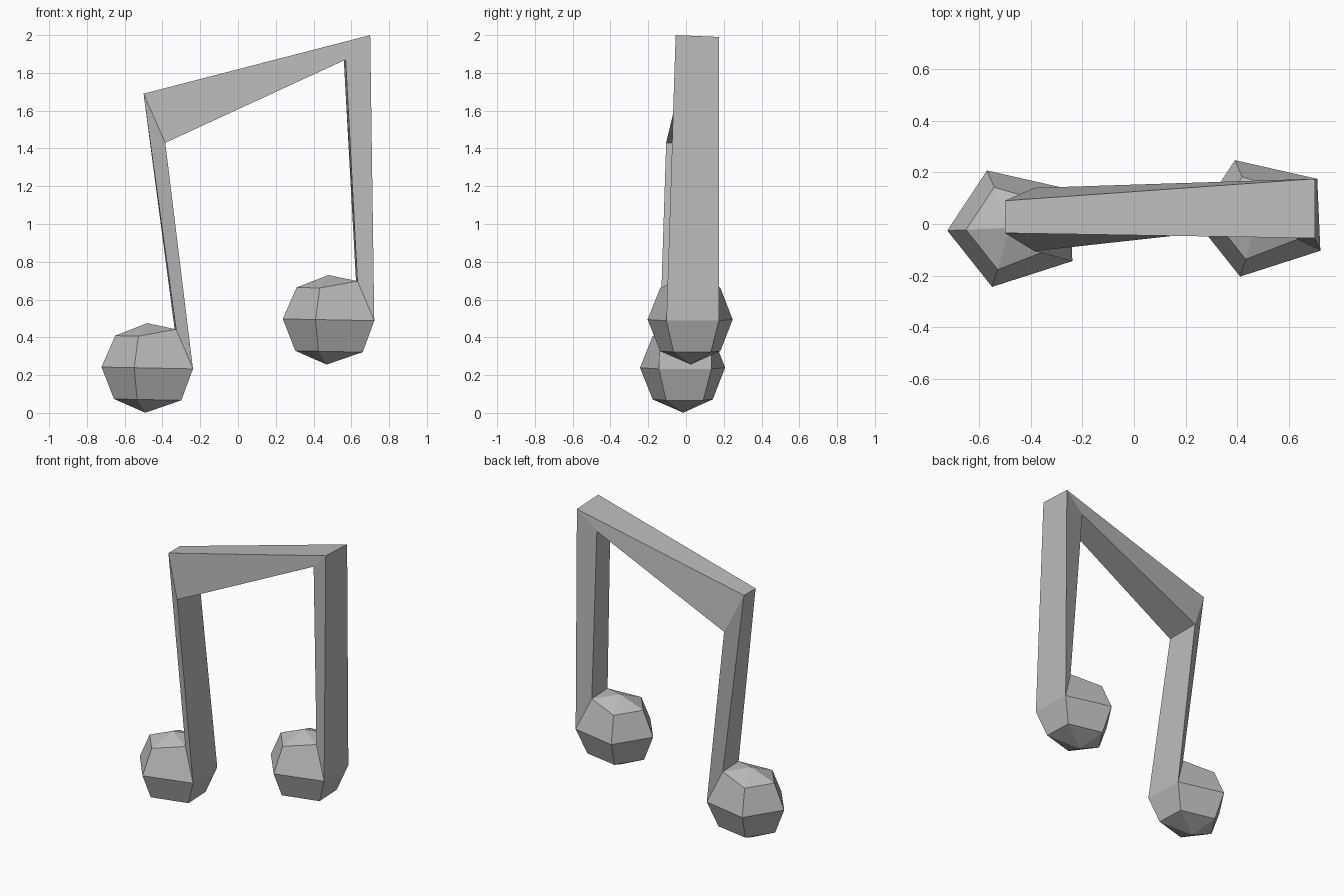
import bpy
import bmesh
from math import cos, sin, pi, radians
from mathutils import Matrix, Vector

cube = bpy.data.objects.get("Cube")
if cube:
    bpy.data.objects.remove(cube)

grey = bpy.data.materials.new("plain grey")
grey.use_nodes = True
colour = (0.5, 0.5, 0.5, 1)
grey.diffuse_color = colour
grey.node_tree.nodes["Principled BSDF"].inputs["Base Color"].default_value = colour

RADIUS, SIDES = 0.237, 5
TILT = Matrix.Rotation(0.02, 3, "Y") @ Matrix.Rotation(radians(2.5), 3, "Z")


def build(name, points, faces):
    """Flat-shaded object from points and faces, normals outward."""
    bm = bmesh.new()
    verts = [bm.verts.new(p) for p in points]
    for face in faces:
        bm.faces.new([verts[i] for i in face])
    bmesh.ops.recalc_face_normals(bm, faces=bm.faces)
    mesh = bpy.data.meshes.new(name)
    bm.to_mesh(mesh)
    bm.free()
    mesh.materials.append(grey)
    obj = bpy.data.objects.new(name, mesh)
    bpy.context.collection.objects.link(obj)


def note_head(name, centre):
    """Five-sided ball, open where the stem grows; returns that opening."""
    points = []
    for level in (1, 0, -1):
        lift = level * pi / 4
        for k in range(SIDES):
            angle = pi + k * 2 * pi / SIDES
            p = RADIUS * Vector((cos(lift) * cos(angle),
                                 cos(lift) * sin(angle), sin(lift)))
            if k in (2, 3):  # side pulled out towards the stem
                p += Vector((0.015, 0, 0.04)) if level == 1 else Vector((0.05, 0, 0))
                if level == 1:
                    p.y *= 0.92
            points.append(p)
    top, bottom = len(points), len(points) + 1
    points += [Vector((0, 0, RADIUS)), Vector((0, 0, -RADIUS))]
    points = [TILT @ p + Vector(centre) for p in points]

    faces = []
    for k in range(SIDES):
        n = (k + 1) % SIDES
        faces += [(top, k, n), (bottom, k + 2 * SIDES, n + 2 * SIDES)]
        for row in (0, SIDES):
            if (row, k) != (0, 2):
                faces.append((row + k, row + n, row + n + SIDES, row + k + SIDES))
    build(name, points, faces)
    upper, equator = points[2:4], points[SIDES + 2:SIDES + 4]
    return upper, equator


def bar(name, start, end):
    """Open four-sided bar between two sections."""
    faces = [(i, (i + 1) % 4, (i + 1) % 4 + 4, i + 4) for i in range(4)]
    build(name, start + end, faces)


# Note heads
upper_r, equator_r = note_head("right_note_head", (-0.486, -0.015, 0.238))
upper_l, equator_l = note_head("left_note_head", (0.474, 0.025, 0.493))

# Corner sections: inner front, inner back, outer back, outer front
right_corner = [(-0.385, -0.105, 1.43), (-0.385, 0.14, 1.43),
                (-0.5, 0.09, 1.69), (-0.5, -0.035, 1.69)]
left_corner = [(0.57, 0, 1.87), (0.56, 0.16, 1.87),
               (0.7, 0.175, 1.99), (0.7, -0.055, 2)]

# Stems and joining beam
bar("right_stem", equator_r + upper_r[::-1], right_corner)
bar("joining_beam", right_corner, left_corner)
bar("left_stem", upper_l + equator_l[::-1], left_corner)
